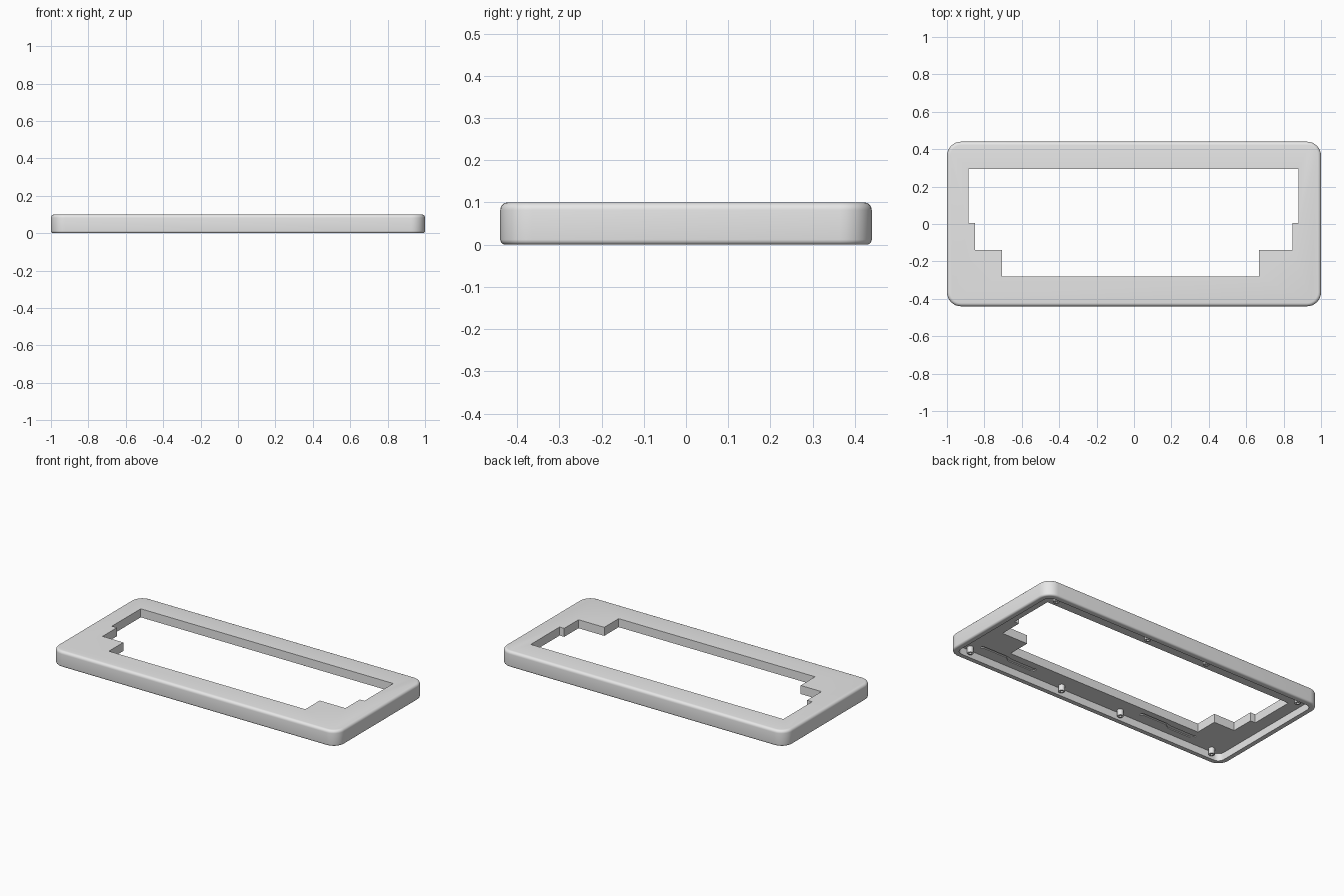
import bpy, bmesh, math

cube = bpy.data.objects.get("Cube")
if cube:
    bpy.data.objects.remove(cube, do_unlink=True)

HX, HY, HEIGHT = 1.0, 0.44, 0.1
CORNER, WALL, CEILING = 0.075, 0.036, 0.046

grey = bpy.data.materials.new("light grey")
grey.use_nodes = True
tone = (0.8, 0.8, 0.8, 1)
grey.diffuse_color = tone
grey.node_tree.nodes["Principled BSDF"].inputs["Base Color"].default_value = tone


def make_object(name, bm):
    bmesh.ops.recalc_face_normals(bm, faces=bm.faces)
    mesh = bpy.data.meshes.new(name)
    bm.to_mesh(mesh)
    bm.free()
    mesh.materials.append(grey)
    obj = bpy.data.objects.new(name, mesh)
    bpy.context.collection.objects.link(obj)
    return obj


def rounded_ring(hx, hy, r, z, steps=8):
    """Points of a rounded rectangle at height z."""
    ring = []
    for i, (sx, sy) in enumerate([(1, 1), (-1, 1), (-1, -1), (1, -1)]):
        for k in range(steps + 1):
            a = math.pi / 2 * (i + k / steps)
            ring.append((sx * (hx - r) + r * math.cos(a),
                         sy * (hy - r) + r * math.sin(a), z))
    return ring


def loft(name, rings):
    """Skin a stack of equal rings and cap both ends."""
    bm = bmesh.new()
    loops = [[bm.verts.new(p) for p in ring] for ring in rings]
    for a, b in zip(loops, loops[1:]):
        for i in range(len(a)):
            j = (i + 1) % len(a)
            bm.faces.new((a[i], a[j], b[j], b[i]))
    bm.faces.new(loops[0])
    bm.faces.new(loops[-1])
    bmesh.ops.remove_doubles(bm, verts=bm.verts, dist=1e-5)
    return make_object(name, bm)


def prism(name, outline, z0, z1):
    return loft(name, [[(x, y, z) for x, y in outline] for z in (z0, z1)])


def cut(target, cutter):
    mod = target.modifiers.new("cut", 'BOOLEAN')
    mod.operation, mod.solver, mod.object = 'DIFFERENCE', 'EXACT', cutter
    bpy.context.view_layer.objects.active = target
    bpy.ops.object.modifier_apply(modifier=mod.name)
    bpy.data.objects.remove(cutter, do_unlink=True)


def inset_ring(d, z):
    return rounded_ring(HX - d, HY - d, CORNER - d, z)


# Shell: cavity ceiling, cavity wall, rounded bottom edge, rounded top edge
rings = [inset_ring(WALL, CEILING), inset_ring(WALL, 0)]
for radius, centre_z, start in [(0.012, 0.012, -90), (0.018, HEIGHT - 0.018, 0)]:
    for k in range(6):
        a = math.radians(start + 18 * k)
        rings.append(inset_ring(radius * (1 - math.cos(a)), centre_z + radius * math.sin(a)))
shell = loft("case_frame", rings)

# Stepped opening
opening = [(-0.885, 0.293), (0.88, 0.293), (0.88, 0.005), (0.848, 0.005),
           (0.848, -0.138), (0.668, -0.138), (0.668, -0.282), (-0.705, -0.282),
           (-0.705, -0.138), (-0.85, -0.138), (-0.85, 0.005), (-0.885, 0.005)]
cut(shell, prism("opening_cutter", opening, -0.1, 0.2))

# Shallow wavy grooves on the underside
for cx in (0.64, -0.53):
    xs = [cx - 0.2 + 0.4 * k / 24 for k in range(25)]
    wave = [0.012 * math.tanh(8 * math.sin(math.pi * (x - cx) / 0.2)) for x in xs]
    outline = [(x, -0.345 + w) for x, w in zip(xs, wave)]
    outline += [(x, -0.325 + w * 0.4) for x, w in reversed(list(zip(xs, wave)))]
    cut(shell, prism("groove_cutter", outline, 0.02, CEILING + 0.006))

# Screw posts with blind holes
posts = []
for x in (-0.885, -0.215, 0.215, 0.885):
    for y in (-0.376, 0.376):
        profile = [(0.018, CEILING + 0.004), (0.018, 0.008), (0.008, 0.008), (0.008, 0.035)]
        post = loft("screw_post", [rounded_ring(r, r, r, z, 4) for r, z in profile])
        post.location = (x, y, 0)
        posts.append(post)

# Smooth rounded edges, keep corners crisp
bpy.ops.object.select_all(action='DESELECT')
for obj in [shell] + posts:
    obj.select_set(True)
bpy.context.view_layer.objects.active = shell
bpy.ops.object.shade_smooth_by_angle(angle=math.radians(30))
